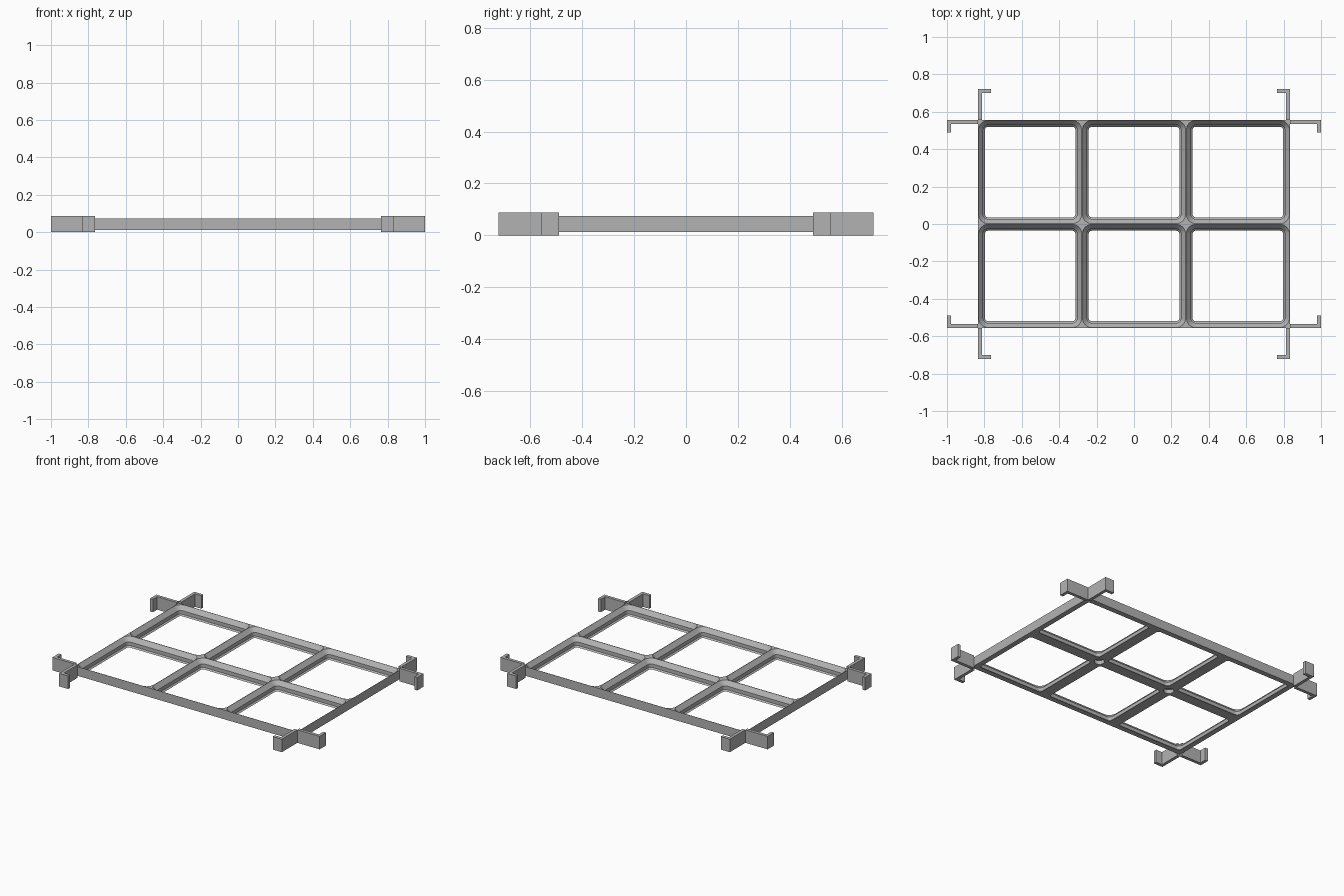
import bpy, bmesh, math

if "Cube" in bpy.data.objects:
    bpy.data.objects.remove(bpy.data.objects["Cube"])

U = 2 / 151.2            # one millimetre of the grid plate
CELL = 42 * U
Z0, Z1 = 1.0 * U, 5.65 * U     # frame underside and top
CLIP_H = 6.65 * U
HX, HY = 1.5 * CELL, CELL      # frame half sizes

grey = bpy.data.materials.new("plain grey")
grey.diffuse_color = (0.45, 0.45, 0.45, 1)
grey.use_nodes = True
grey.node_tree.nodes["Principled BSDF"].inputs["Base Color"].default_value = grey.diffuse_color


def make_object(name, bm):
    bmesh.ops.recalc_face_normals(bm, faces=bm.faces)
    mesh = bpy.data.meshes.new(name)
    bm.to_mesh(mesh)
    bm.free()
    mesh.materials.append(grey)
    obj = bpy.data.objects.new(name, mesh)
    bpy.context.collection.objects.link(obj)
    return obj


def prism(bm, pts, z0, z1):
    """Extrude an outline straight up from z0 to z1."""
    face = bm.faces.new([bm.verts.new((x, y, z0)) for x, y in pts])
    new = bmesh.ops.extrude_face_region(bm, geom=[face])["geom"]
    for v in new:
        if isinstance(v, bmesh.types.BMVert):
            v.co.z = z1


def rounded_square(cx, cy, half, r, seg=8):
    pts = []
    for q, (sx, sy) in enumerate([(1, 1), (-1, 1), (-1, -1), (1, -1)]):
        for i in range(seg + 1):
            a = math.pi / 2 * (q + i / seg)
            pts.append((cx + sx * (half - r) + r * math.cos(a),
                        cy + sy * (half - r) + r * math.sin(a)))
    return pts


# Stepped pocket: (inset, height) from below the plate to above it
PROFILE = [(2.7, -1), (2.7, 1.0), (2.0, 1.7), (2.0, 3.5), (0.15, 5.65), (0.15, 8)]
cut = bmesh.new()
for ix in (-1, 0, 1):
    for iy in (-0.5, 0.5):
        rings = []
        for inset, z in PROFILE:
            pts = rounded_square(ix * CELL, iy * CELL,
                                 CELL / 2 - inset * U, (4 - inset) * U)
            rings.append([cut.verts.new((x, y, z * U)) for x, y in pts])
        for a, b in zip(rings, rings[1:]):
            for i in range(len(a)):
                j = (i + 1) % len(a)
                cut.faces.new((a[i], a[j], b[j], b[i]))
        cut.faces.new(rings[0])
        cut.faces.new(rings[-1])

# Round blind recesses under the two inner crossings
for sx in (-0.5, 0.5):
    pts = [(sx * CELL + 2.4 * U * math.cos(k * math.pi / 12),
            2.4 * U * math.sin(k * math.pi / 12)) for k in range(24)]
    prism(cut, pts, -U, Z0 + 2 * U)
cutter = make_object("pocket_cutter", cut)

# Grid frame
bm = bmesh.new()
prism(bm, [(-HX, -HY), (HX, -HY), (HX, HY), (-HX, HY)], Z0, Z1)
frame = make_object("grid_frame", bm)
mod = frame.modifiers.new("pockets", 'BOOLEAN')
mod.operation = 'DIFFERENCE'
mod.solver = 'EXACT'
mod.object = cutter
bpy.context.view_layer.objects.active = frame
frame.select_set(True)
bpy.ops.object.modifier_apply(modifier=mod.name)
bpy.data.objects.remove(cutter)
bpy.ops.object.shade_smooth_by_angle(angle=math.radians(30))

# Hooked corner clips: one along x and one along y at every corner
T, REACH, HOOK = 1.6 * U, 12.6 * U, 5.1 * U
side = [(HX, HY), (HX, HY - T), (HX + REACH - T, HY - T), (HX + REACH - T, HY - HOOK),
        (HX + REACH, HY - HOOK), (HX + REACH, HY)]
end = [(HX, HY), (HX, HY + REACH), (HX - HOOK, HY + REACH), (HX - HOOK, HY + REACH - T),
       (HX - T, HY + REACH - T), (HX - T, HY)]
for sx, lr in ((-1, "left"), (1, "right")):
    for sy, fb in ((-1, "front"), (1, "back")):
        for label, outline in (("side", side), ("end", end)):
            bm = bmesh.new()
            prism(bm, [(sx * x, sy * y) for x, y in outline], 0, CLIP_H)
            make_object(f"{label}_clip_{fb}_{lr}", bm)
